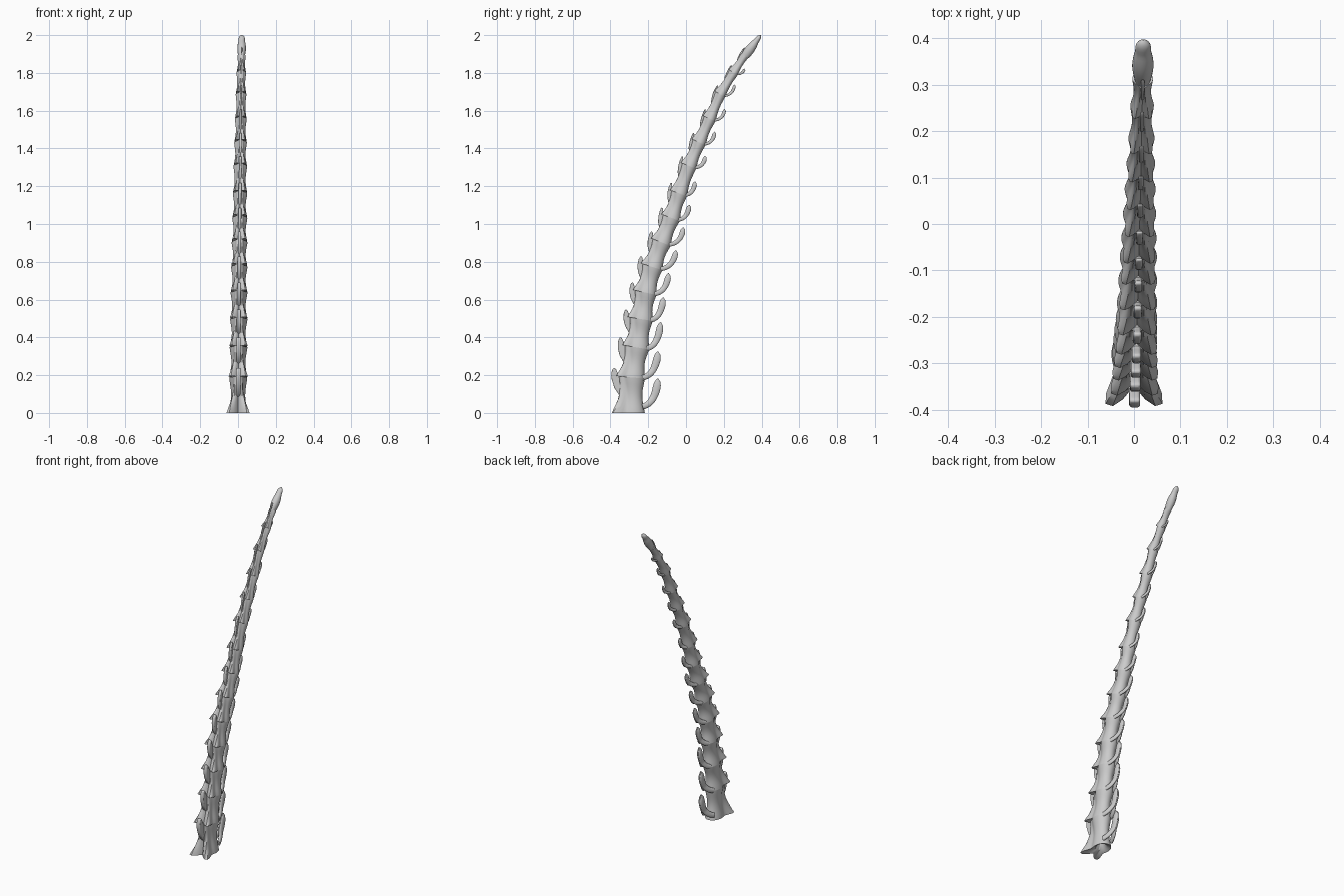
import bpy, bmesh, math
from mathutils import Vector

if "Cube" in bpy.data.objects:
    bpy.data.objects.remove(bpy.data.objects["Cube"])

bone = bpy.data.materials.new("bone_grey")
bone.use_nodes = True
COLOUR = (0.6, 0.6, 0.6, 1)
bone.diffuse_color = COLOUR
bone.node_tree.nodes["Principled BSDF"].inputs["Base Color"].default_value = COLOUR

# Centre line of the spine: (y, z) at each joint
JOINTS = [(-.28, 0), (-.277, .187), (-.25, .345), (-.228, .495), (-.205, .635),
          (-.17, .77), (-.122, .90), (-.071, 1.03), (-.03, 1.16), (.022, 1.305),
          (.075, 1.43), (.13, 1.555), (.185, 1.685), (.255, 1.80), (.313, 1.89), (.395, 2.0)]
LAST = len(JOINTS) - 1
points = [Vector((.02 * i / LAST, y, z)) for i, (y, z) in enumerate(JOINTS)]
tangents = [(points[min(i + 1, LAST)] - points[max(i - 1, 0)]).normalized() for i in range(LAST + 1)]
tangents[0] = Vector((0, 0, 1))


def radius(s):
    return .062 - .0031 * s


def place(s, x, front):
    """Point at position s along the spine, offset sideways and to the front."""
    i = min(int(s), LAST - 1)
    t = s - i
    tangent = tangents[i].lerp(tangents[i + 1], t).normalized()
    forward = Vector((1, 0, 0)).cross(tangent)
    return points[i].lerp(points[i + 1], t) + Vector((x, 0, 0)) + forward * front


def finish(name, bm, angle=50):
    bmesh.ops.recalc_face_normals(bm, faces=bm.faces)
    mesh = bpy.data.meshes.new(name)
    bm.to_mesh(mesh)
    bm.free()
    mesh.materials.append(bone)
    obj = bpy.data.objects.new(name, mesh)
    bpy.context.collection.objects.link(obj)
    bpy.ops.object.select_all(action='DESELECT')
    obj.select_set(True)
    bpy.context.view_layer.objects.active = obj
    bpy.ops.object.shade_smooth_by_angle(angle=math.radians(angle))
    return obj


def loft(bm, rings):
    """Skin a list of rings and close both ends."""
    loops = [[bm.verts.new(p) for p in ring] for ring in rings]
    n = len(loops[0])
    for a, b in zip(loops, loops[1:]):
        for k in range(n):
            bm.faces.new((a[k], a[(k + 1) % n], b[(k + 1) % n], b[k]))
    bm.faces.new(loops[0])
    bm.faces.new(loops[-1])


def section(i, t, scale=1.0, lobes=True, sides=48):
    """Waisted oval with two front wings that merge into one ridge higher up."""
    s = i + t
    r = radius(s)
    waist = 1 - .22 * math.sin(math.pi * t) ** 1.3
    spread = math.radians(27 - 19 * t)
    height = (1.02 if i == 0 else .75) * (1 - t) ** 1.5 + .35 * t
    oval = .78 + .03 * s
    ring = []
    for k in range(sides):
        a = 2 * math.pi * k / sides
        angle = math.atan2(math.sin(a), math.cos(a))
        lobe = max(math.exp(-((angle - d) / .3) ** 2) for d in (-spread, spread))
        grow = waist + (height * lobe if lobes else 0)
        across = oval + (1 - oval) * lobe
        ring.append(place(s, math.sin(a) * r * across * grow * scale,
                          math.cos(a) * r * grow * scale))
    return ring


# Vertebra bodies, dished at the lower end
STEPS = 12
for i in range(LAST - 1):
    bm = bmesh.new()
    rings = [section(i, .25, .3, False), section(i, .06, .6, False)]
    rings += [section(i, k / STEPS) for k in range(STEPS + 1)]
    rings.append(section(i, 1, .5, False))
    loft(bm, rings)
    finish(f"vertebra_{i:02d}", bm)

# Front spines: thin rounded blades leaning over the next joint
BLADE = [(.38, .75), (.5, 1.3), (.68, 1.72), (.9, 1.98), (1.1, 2.05), (1.22, 2.0),
         (1.27, 1.88), (1.22, 1.7), (1.08, 1.45), (.98, 1.2), (.95, .75)]
for i in range(LAST - 1):
    bm = bmesh.new()
    r = radius(i + 1)
    tall = 1 - .012 * i
    outline = [place(i + t, 0, f * r * tall) for t, f in BLADE]
    side = Vector((r * .2, 0, 0))
    left = [bm.verts.new(p + side) for p in outline]
    right = [bm.verts.new(p - side) for p in outline]
    bm.faces.new(left)
    bm.faces.new(right)
    for k in range(len(left)):
        j = (k + 1) % len(left)
        bm.faces.new((left[k], left[j], right[j], right[k]))
    blade = finish(f"front_spine_{i:02d}", bm)
    bevel = blade.modifiers.new("rounded_edge", 'BEVEL')
    bevel.width = r * .12
    bevel.segments = 3

# Rear chevrons: two legs joining into a paddle that curls up
REACH = [(.075, .15), (.075, .14), (.065, .14), (.06, .12), (.068, .11), (.075, .1),
         (.07, .092), (.053, .08), (.045, .072), (.05, .062), (.05, .066), (.05, .06),
         (.05, .06), (.036, .03)]
for i, (dy, dz) in enumerate(REACH):
    r = radius(i)
    start = place(i + (.18 if i == 0 else .02), 0, -r * .8)
    bend = start + Vector((0, dy * .95, dz * .12))
    tip = start + Vector((0, dy + r * .1, dz))
    bm = bmesh.new()
    for side in (-1, 1):
        rings = []
        for k in range(15):
            t = k / 14
            centre = start * (1 - t) ** 2 + bend * 2 * t * (1 - t) + tip * t * t
            along = ((bend - start) * (1 - t) + (tip - bend) * t).normalized()
            normal = Vector((1, 0, 0)).cross(along)
            end = math.sqrt(max(1 - max(0, (t - .75) / .25) ** 2, .01))
            deep = r * (.24 + .14 * t) * end
            wide = r * .16 * end
            centre.x += side * r * (.06 + .4 * max(0, 1 - t / .5))
            rings.append([centre + Vector((math.cos(a) * wide, 0, 0)) + normal * math.sin(a) * deep
                          for a in (2 * math.pi * m / 14 for m in range(14))])
        loft(bm, rings)
    finish(f"rear_chevron_{i:02d}", bm)

# Rounded end bone
bm = bmesh.new()
rings = []
for k in range(17):
    t = k / 16
    end = math.sqrt(max(1 - max(0, (t - .8) / .2) ** 2, .01))
    bulge = .006 * math.sin(math.pi * min(t * 1.4, 1))
    wide = (.017 + bulge) * end
    deep = (.022 - .01 * t + bulge) * end
    rings.append([place(LAST - 1 + t, math.sin(a) * wide, math.cos(a) * deep)
                  for a in (2 * math.pi * m / 24 for m in range(24))])
loft(bm, rings)
finish("tail_tip", bm)
